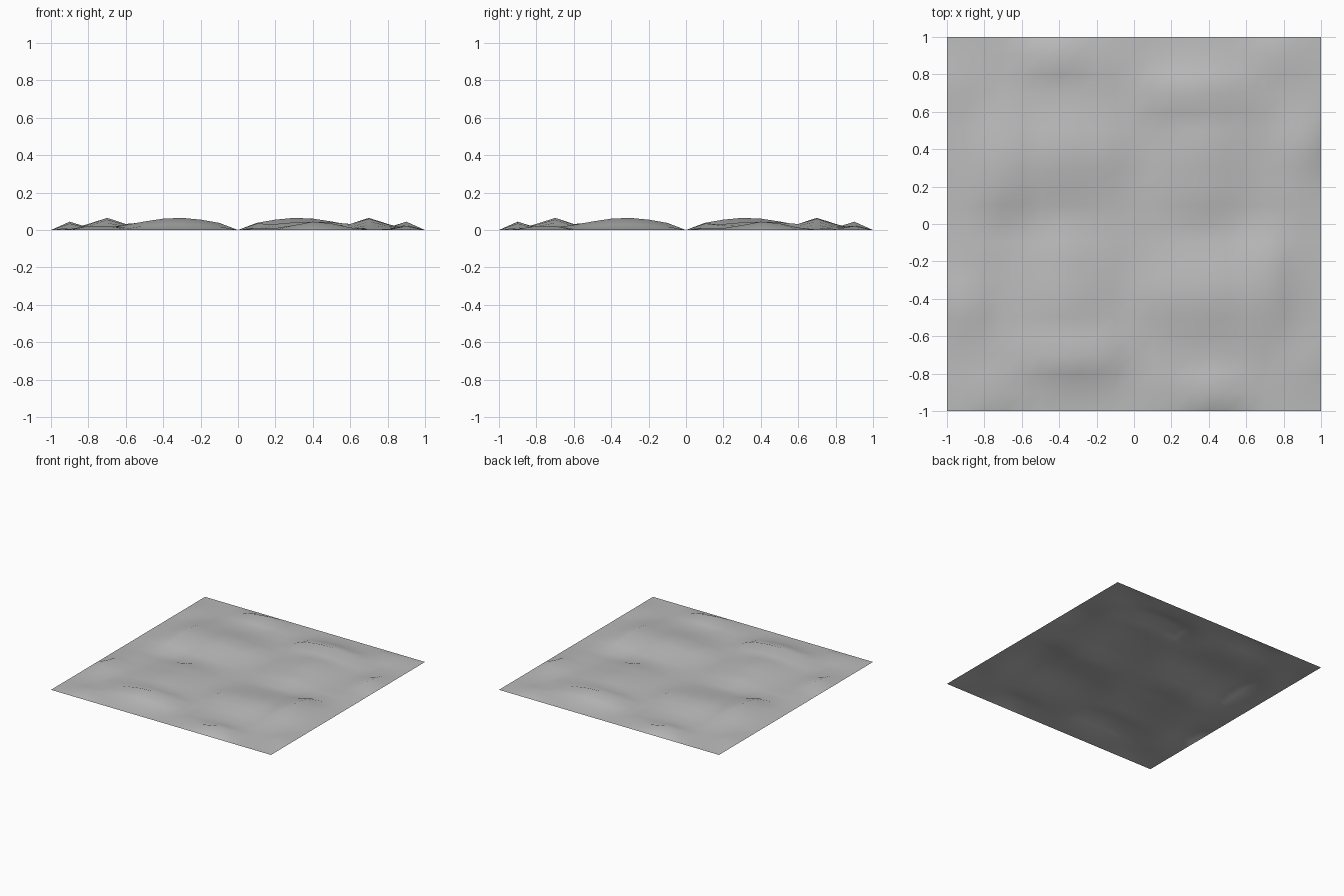
import bpy
import bmesh
import math

cube = bpy.data.objects.get("Cube")
if cube:
    bpy.data.objects.remove(cube, do_unlink=True)

# Hills of one quarter tile: centre u, centre v, height, radius u, radius v
HILLS = [
    (0.32, 0.70, 0.065, 0.30, 0.12),   # main ridge
    (0.37, 0.40, 0.045, 0.22, 0.35),   # broad plateau
    (0.38, 0.10, 0.035, 0.12, 0.10),   # inner foot
    (0.90, 0.42, 0.045, 0.09, 0.16),   # outer knoll
    (0.75, 0.90, 0.025, 0.12, 0.08),   # corner mound
    (0.85, 0.15, 0.015, 0.12, 0.10),   # low mound
]


def tile_height(u, v):
    """Height inside a quarter tile, level along its border."""
    if min(u, v, 1 - u, 1 - v) < 0.01:
        return 0.0
    return max(h * math.exp(-((u - cu) / ru) ** 2 - ((v - cv) / rv) ** 2)
               for cu, cv, h, ru, rv in HILLS)


def ground_height(x, y):
    """The same tile turned four times about the centre."""
    for _ in range(4):
        if x >= 0 and y >= 0:
            break
        x, y = -y, x
    return tile_height(x, y)


# Soil material
soil = bpy.data.materials.new("soil_grey")
soil.use_nodes = True
colour = (0.5, 0.5, 0.5, 1.0)
soil.diffuse_color = colour
soil.node_tree.nodes["Principled BSDF"].inputs["Base Color"].default_value = colour

# Uneven ground sheet
bm = bmesh.new()
bmesh.ops.create_grid(bm, x_segments=20, y_segments=20, size=1.0)
for vert in bm.verts:
    vert.co.z = ground_height(round(vert.co.x, 3), round(vert.co.y, 3))
for face in bm.faces:
    face.smooth = True
mesh = bpy.data.meshes.new("uneven_ground")
bm.to_mesh(mesh)
bm.free()
mesh.materials.append(soil)
ground = bpy.data.objects.new("uneven_ground", mesh)
bpy.context.collection.objects.link(ground)
